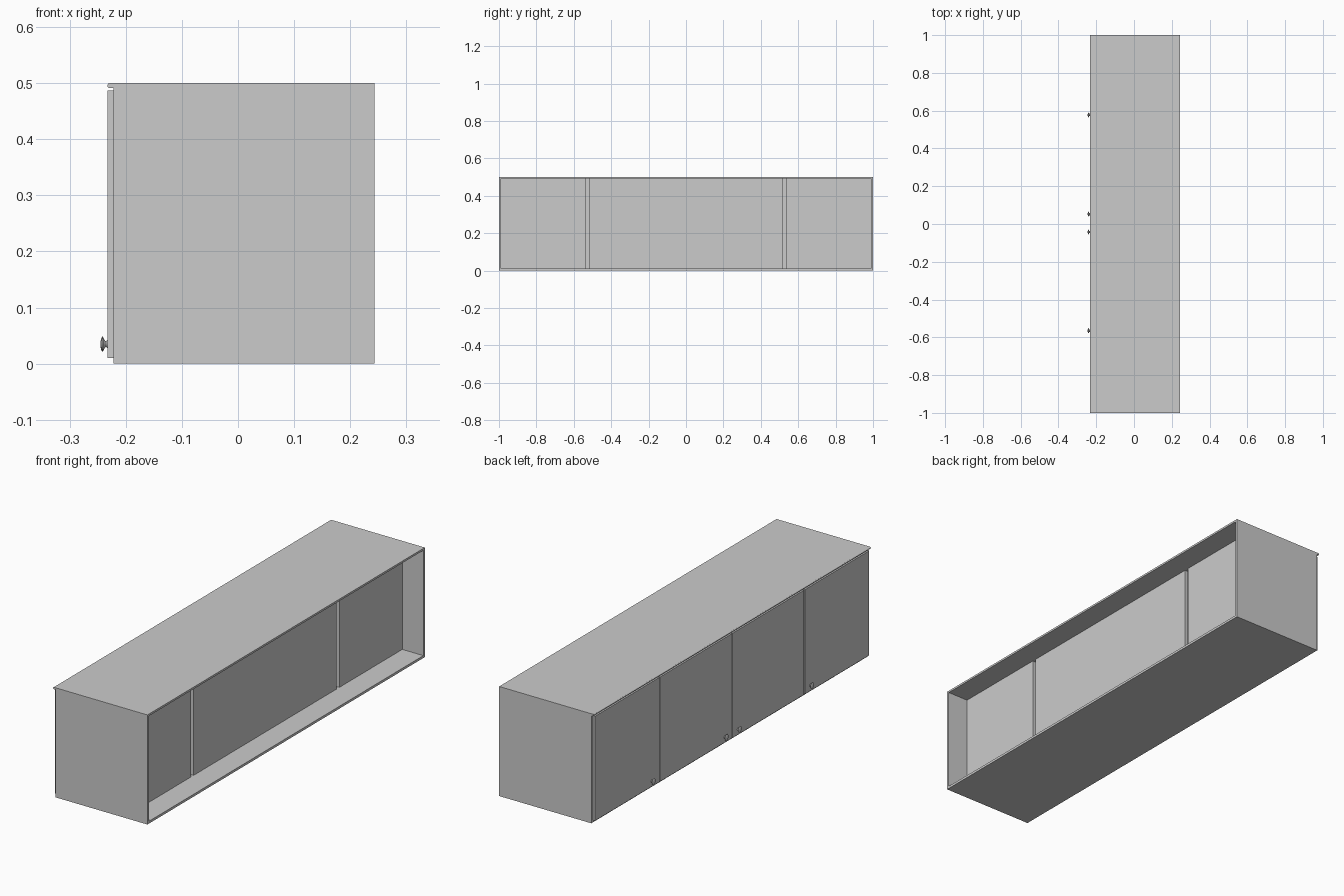
import bpy, math
from mathutils import Matrix

if "Cube" in bpy.data.objects:
    bpy.data.objects.remove(bpy.data.objects["Cube"])


def make_mesh(name, verts, faces):
    me = bpy.data.meshes.new(name)
    me.from_pydata(verts, [], faces)
    me.update()
    ob = bpy.data.objects.new(name, me)
    bpy.context.collection.objects.link(ob)
    return ob


def extrude_y(name, profile, y0, y1):
    """Prism from an (x, z) profile, counter-clockwise seen from -y."""
    n = len(profile)
    verts = [(x, y, z) for y in (y0, y1) for x, z in profile]
    faces = [tuple(range(n)), tuple(reversed(range(n, 2 * n)))]
    faces += [(i, i + n, (i + 1) % n + n, (i + 1) % n) for i in range(n)]
    return make_mesh(name, verts, faces)


def box(name, x0, x1, y0, y1, z0, z1):
    return extrude_y(name, [(x0, z0), (x1, z0), (x1, z1), (x0, z1)], y0, y1)


def knob(name, x, y, z, sides=16):
    """Turned knob pointing towards -x, from (radius, height) points."""
    prof = [(0.007, 0.0), (0.005, 0.002), (0.006, 0.004), (0.0135, 0.008),
            (0.0135, 0.009), (0.010, 0.0108), (0.005, 0.012)]
    verts, faces = [], []
    for r, h in prof:
        for i in range(sides):
            a = 2 * math.pi * i / sides
            verts.append((r * math.cos(a), r * math.sin(a), h))
    for k in range(len(prof) - 1):
        for i in range(sides):
            j = (i + 1) % sides
            faces.append((k * sides + i, k * sides + j,
                          (k + 1) * sides + j, (k + 1) * sides + i))
    faces.append(tuple(reversed(range(sides))))
    faces.append(tuple(range((len(prof) - 1) * sides, len(prof) * sides)))
    ob = make_mesh(name, verts, faces)
    ob.data.transform(Matrix.Rotation(-math.pi / 2, 4, 'Y'))
    ob.location = (x, y, z)
    bpy.context.view_layer.objects.active = ob
    ob.select_set(True)
    bpy.ops.object.shade_smooth_by_angle(angle=math.radians(40))
    ob.select_set(False)


FRONT, BACK, LIP = -0.222, 0.243, -0.233
T = 0.011             # board thickness
PANEL = 0.137         # outer face of the recessed back panels
PANEL_T = 0.015

# Top board with rounded nose over the doors
r = 0.0045
cz = 0.5 - r
nose = [(LIP + r - r * math.sin(math.pi * i / 8), cz + r * math.cos(math.pi * i / 8))
        for i in range(9)]
extrude_y("top_board", nose + [(BACK, 0.5 - 2 * r), (BACK, 0.5)], -1, 1)

# Carcass sides and floor
top_under = 0.5 - 2 * r
for name, y in (("right_side", -1), ("left_side", 1 - T)):
    box(name, FRONT, BACK, y, y + T, 0, top_under)
box("floor_board", FRONT, BACK, -1 + T, 1 - T, 0, T)

# Dividers and recessed back panels between them
div = 0.525
half = 0.01
for s, name in ((-1, "right"), (1, "left")):
    box(name + "_divider", FRONT, PANEL - PANEL_T, s * div - half, s * div + half, T, top_under)
    ys = sorted((s * (div + half), s * (1 - T)))
    box(name + "_back_panel", PANEL - PANEL_T, PANEL, ys[0], ys[1], T, top_under)
box("middle_back_panel", PANEL - PANEL_T, PANEL, -div + half, div - half, T, top_under)

# Four doors
gap = 0.0025
edges = [-0.99, -0.522, 0.0, 0.522, 0.99]
for i in range(4):
    box(f"door_{i + 1}", LIP, FRONT, edges[i] + gap, edges[i + 1] - gap, 0.01, 0.487)

# Door knobs
for i, y in enumerate((-0.565, -0.043, 0.052, 0.578)):
    knob(f"knob_{i + 1}", LIP, y, 0.035)
